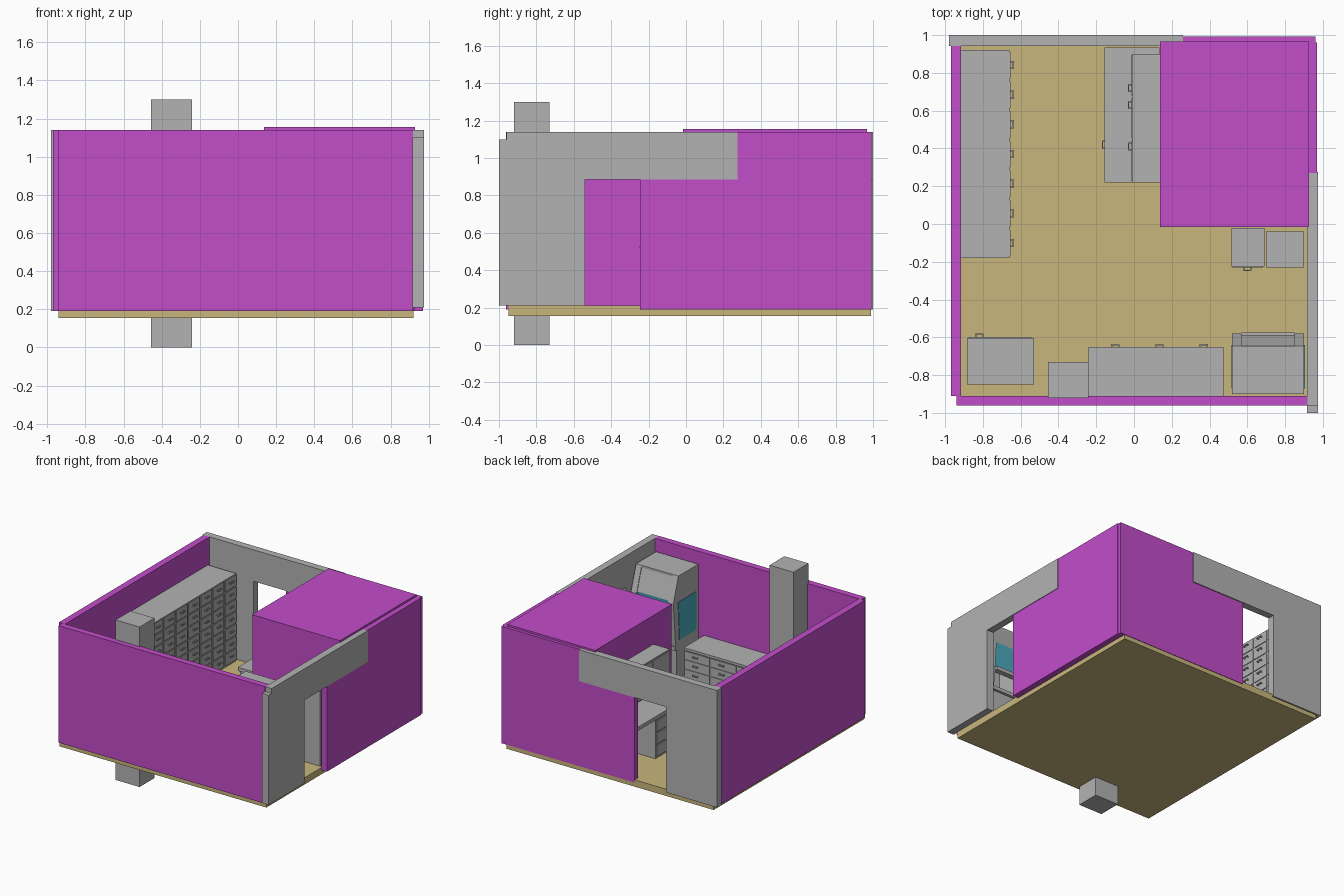
import bpy, bmesh

if "Cube" in bpy.data.objects:
    bpy.data.objects.remove(bpy.data.objects["Cube"])


def material(name, r, g, b):
    m = bpy.data.materials.new(name)
    m.diffuse_color = (r, g, b, 1)
    m.use_nodes = True
    m.node_tree.nodes["Principled BSDF"].inputs["Base Color"].default_value = m.diffuse_color
    return m


GRAY = material("gray", 0.45, 0.45, 0.45)
PURPLE = material("purple", 0.54, 0.075, 0.59)
TAN = material("tan", 0.58, 0.47, 0.205)
TEAL = material("teal", 0.07, 0.40, 0.50)


def finish(name, bm, mat):
    bmesh.ops.recalc_face_normals(bm, faces=bm.faces)
    me = bpy.data.meshes.new(name)
    bm.to_mesh(me)
    bm.free()
    me.materials.append(mat)
    bpy.context.collection.objects.link(bpy.data.objects.new(name, me))


def boxes(name, mat, items):
    """One object from boxes given as (x0, x1, y0, y1, z0, z1)."""
    bm = bmesh.new()
    for x0, x1, y0, y1, z0, z1 in items:
        vs = bmesh.ops.create_cube(bm, size=1)["verts"]
        for v in vs:
            v.co.x = x0 if v.co.x < 0 else x1
            v.co.y = y0 if v.co.y < 0 else y1
            v.co.z = z0 if v.co.z < 0 else z1
    finish(name, bm, mat)


def prism(name, mat, profile, x0, x1):
    """Extrude a (y, z) outline along x."""
    bm = bmesh.new()
    f = bm.faces.new([bm.verts.new((x0, y, z)) for y, z in profile])
    ext = bmesh.ops.extrude_face_region(bm, geom=[f])["geom"]
    bmesh.ops.translate(bm, vec=(x1 - x0, 0, 0),
                        verts=[v for v in ext if isinstance(v, bmesh.types.BMVert)])
    finish(name, bm, mat)


def place(axis, face, out, u0, u1, z0, z1, depth):
    """Box standing out from a face that looks along x or y."""
    a, b = sorted((face, face + out * depth))
    return (a, b, u0, u1, z0, z1) if axis == "x" else (u0, u1, a, b, z0, z1)


def pull(axis, face, out, u, z, w=0.044):
    """Bar handle: two stubs and a grip."""
    f = face + out * 0.012
    return [place(axis, face, out, u - w / 2, u - w / 2 + 0.008, z, z + 0.01, 0.013),
            place(axis, face, out, u + w / 2 - 0.008, u + w / 2, z, z + 0.01, 0.013),
            place(axis, f, out, u - w / 2, u + w / 2, z, z + 0.01, 0.006)]


FLOOR = 0.21
TOP = 1.14

# Floor and column
boxes("floor", TAN, [(-0.94, 0.92, -0.95, 0.988, 0.155, FLOOR)])
boxes("column", GRAY, [(-0.455, -0.24, -0.92, -0.73, 0, 1.30)])

# Purple walls
boxes("front_wall", PURPLE, [(-0.94, 0.918, -0.962, -0.91, 0.19, TOP)])
boxes("left_wall", PURPLE, [(-0.97, -0.915, -0.91, 0.942, 0.19, TOP)])
boxes("right_wall", PURPLE, [(0.922, 0.97, -0.245, 0.27, 0.19, 0.885),
                             (0.922, 0.97, 0.27, 0.962, 0.19, TOP)])
boxes("back_wall", PURPLE, [(-0.23, 0.26, 0.945, 0.992, 0.19, 0.885),
                            (0.26, 0.962, 0.945, 0.992, 0.19, TOP)])

# Gray walls around the two door openings
boxes("right_door_wall", GRAY, [(0.916, 0.975, -0.96, -0.54, FLOOR, TOP),
                                (0.916, 0.975, -0.54, 0.275, 0.885, TOP),
                                (0.916, 0.975, -1.0, -0.96, FLOOR, 1.10)])
boxes("back_door_wall", GRAY, [(-0.98, -0.52, 0.942, 1.0, 0.19, TOP),
                               (-0.52, 0.26, 0.942, 1.0, 0.885, TOP)])

# Enclosed corner room with a roof plate
boxes("corner_room_walls", PURPLE, [(0.14, 0.922, -0.012, 0.03, 0.19, TOP),
                                    (0.14, 0.185, 0.03, 0.945, 0.19, TOP)])
boxes("corner_room_roof", PURPLE, [(0.137, 0.927, -0.015, 0.967, TOP, 1.155)])

# Tall drawer cabinet on the left wall
boxes("drawer_cabinet", GRAY, [(-0.915, -0.66, -0.18, 0.92, FLOOR, 0.92)])
fronts, grips = [], []
for c in range(7):
    y = -0.18 + c * 1.1 / 7
    for r in range(7):
        z = FLOOR + 0.01 + r * 0.1
        fronts.append(place("x", -0.66, 1, y + 0.008, y + 0.149, z + 0.005, z + 0.094, 0.006))
        grips += pull("x", -0.654, 1, y + 0.079, z + 0.055)
boxes("cabinet_drawers", GRAY, fronts)
boxes("cabinet_handles", GRAY, grips)

# Low bench along the front wall
boxes("front_bench", GRAY, [(-0.24, 0.475, -0.91, -0.66, FLOOR, 0.45),
                            (-0.24, 0.475, -0.91, -0.65, 0.45, 0.47)])
fronts, grips = [], []
for c in range(3):
    x = -0.23 + c * 0.235
    for z0, z1 in ((0.225, 0.295), (0.302, 0.372), (0.379, 0.442)):
        fronts.append(place("y", -0.66, 1, x + 0.005, x + 0.23, z0, z1, 0.006))
        grips += pull("y", -0.654, 1, x + 0.13, (z0 + z1) / 2)
boxes("bench_drawers", GRAY, fronts)
boxes("bench_handles", GRAY, grips)

# Desk beside the corner room: top, pedestal, end panel and back
boxes("desk", GRAY, [(-0.155, 0.135, 0.22, 0.935, 0.53, 0.56),
                     (-0.145, 0.135, 0.23, 0.60, FLOOR, 0.53),
                     (-0.145, 0.135, 0.90, 0.93, FLOOR, 0.53)])
boxes("desk_drawers", GRAY,
      [place("x", -0.145, -1, 0.24, 0.59, z, z + 0.09, 0.006) for z in (0.225, 0.325, 0.425)])
boxes("desk_handles", GRAY,
      sum([pull("x", -0.151, -1, 0.42, z + 0.05) for z in (0.225, 0.325, 0.425)], []))

# Wall cupboard above the desk
boxes("upper_cupboard", GRAY, [(-0.008, 0.138, 0.22, 0.90, 0.64, 0.92)])
boxes("cupboard_doors", GRAY, [place("x", -0.008, -1, y + 0.005, y + 0.22, 0.65, 0.91, 0.006)
                               for y in (0.222, 0.448, 0.674)])
boxes("cupboard_handles", GRAY,
      sum([pull("x", -0.014, -1, y, 0.69) for y in (0.72, 0.63, 0.41)], []))

# Low cabinet and tall locker in front of the corner room
boxes("low_cabinet", GRAY, [(0.515, 0.69, -0.225, -0.02, FLOOR, 0.60),
                            (0.522, 0.683, -0.231, -0.225, 0.22, 0.59)])
boxes("low_cabinet_handle", GRAY, pull("y", -0.231, -1, 0.60, 0.52))
boxes("tall_locker", GRAY, [(0.70, 0.90, -0.23, -0.04, FLOOR, 0.90)])

# Cabinet in the front left corner
boxes("corner_cabinet", GRAY, [(-0.885, -0.53, -0.85, -0.603, FLOOR, 0.55),
                               (-0.875, -0.54, -0.603, -0.597, 0.22, 0.54)])
boxes("corner_cabinet_handle", GRAY, pull("y", -0.597, 1, -0.82, 0.46))

# Fume hood: base, cheeks, roof, sloped front, sash and side windows
boxes("hood_base", GRAY, [(0.52, 0.90, -0.90, -0.62, FLOOR, 0.45),
                          (0.52, 0.90, -0.90, -0.60, 0.45, 0.48),
                          (0.57, 0.85, -0.90, -0.88, 0.48, 1.02),
                          (0.57, 0.85, -0.90, -0.645, 1.02, 1.04)])
cheek = [(-0.90, 0.48), (-0.90, 1.04), (-0.645, 1.04), (-0.58, 0.84), (-0.61, 0.48)]
window = [(-0.87, 0.52), (-0.87, 0.83), (-0.64, 0.83), (-0.655, 0.52)]
for side, x0, x1, wx in (("left", 0.52, 0.57, 0.516), ("right", 0.85, 0.90, 0.899)):
    prism(side + "_hood_cheek", GRAY, cheek, x0, x1)
    prism(side + "_hood_window", TEAL, window, wx, wx + 0.005)
prism("hood_slope", GRAY,
      [(-0.67, 1.03), (-0.648, 1.03), (-0.588, 0.85), (-0.61, 0.85)], 0.57, 0.85)
prism("hood_sash", TEAL,
      [(-0.594, 0.85), (-0.588, 0.85), (-0.607, 0.63), (-0.613, 0.63)], 0.57, 0.85)
boxes("sash_rail", GRAY, [(0.57, 0.85, -0.62, -0.575, 0.61, 0.64)])
